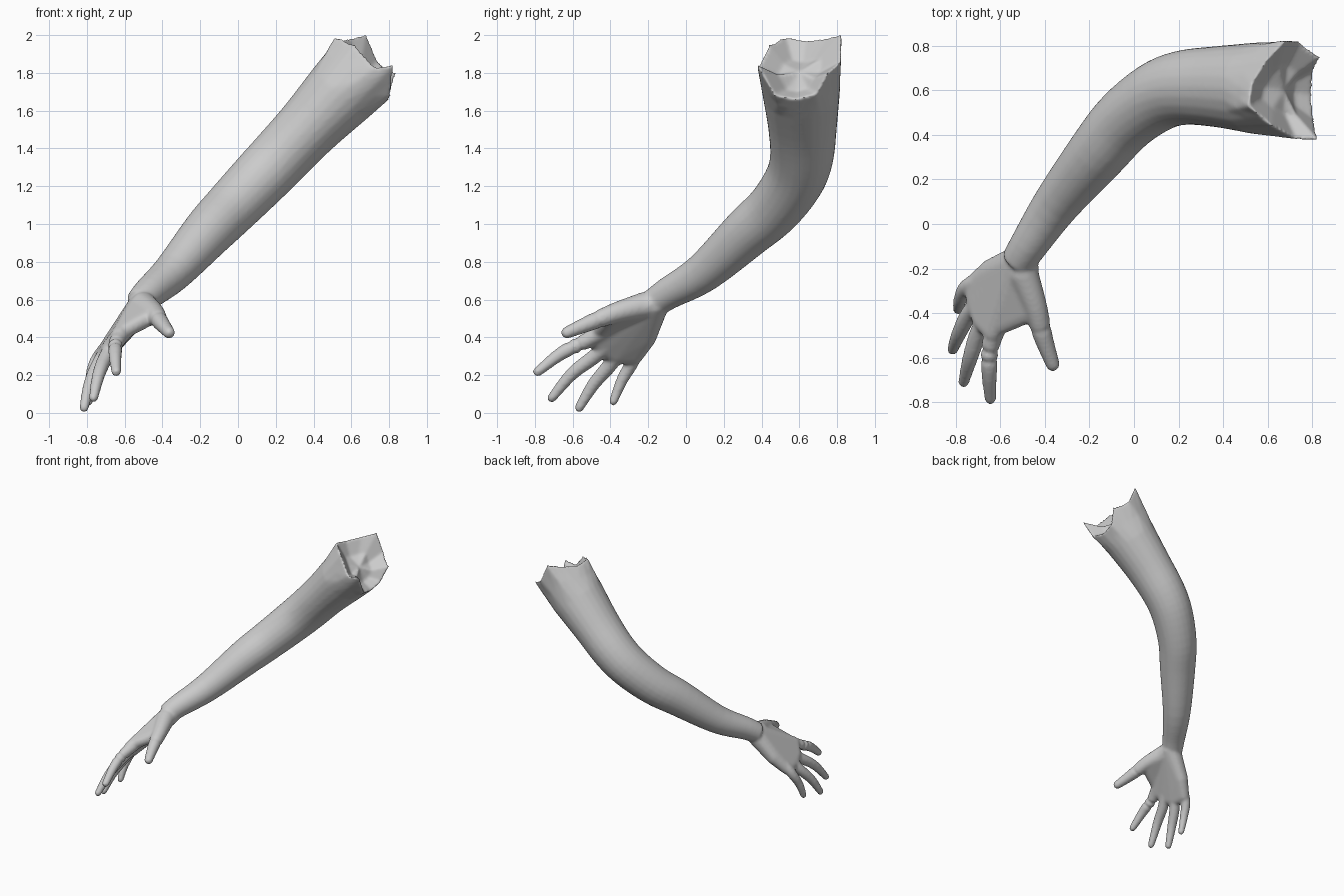
import bpy, bmesh, math
from mathutils import Vector, Matrix

if "Cube" in bpy.data.objects:
    bpy.data.objects.remove(bpy.data.objects["Cube"])

skin = bpy.data.materials.new("plain_grey")
skin.diffuse_color = (0.6, 0.6, 0.6, 1)
skin.use_nodes = True
skin.node_tree.nodes["Principled BSDF"].inputs["Base Color"].default_value = skin.diffuse_color
bm = bmesh.new()
SIDES = 24


def spline(pts, steps):
    """Resample (x, y, z, radius_u, radius_v) rows along a smooth curve."""
    p = [pts[0]] + pts + [pts[-1]]
    out = []
    for i in range(1, len(p) - 2):
        for s in range(steps):
            t = s / steps
            out.append([0.5 * (2 * b + (c - a) * t + (2 * a - 5 * b + 4 * c - d) * t * t
                               + (3 * b - a - 3 * c + d) * t ** 3)
                        for a, b, c, d in zip(p[i - 1], p[i], p[i + 1], p[i + 2])])
    return out + [list(pts[-1])]


def rings_along(rows):
    """Cross-sections square to the path, starting from the +y side."""
    cs = [Vector(r[:3]) for r in rows]
    rings = []
    for i, r in enumerate(rows):
        t = (cs[min(i + 1, len(cs) - 1)] - cs[max(i - 1, 0)]).normalized()
        ref = Vector((0, 1, 0)) if abs(t.y) < 0.9 else Vector((1, 0, 0))
        u = (ref - t * ref.dot(t)).normalized()
        v = t.cross(u)
        rings.append([cs[i] + u * r[3] * math.cos(a) + v * r[4] * math.sin(a)
                      for a in (2 * math.pi * k / SIDES for k in range(SIDES))])
    return rings


def loft(rings):
    """Closed skin over a list of rings."""
    vs = [[bm.verts.new(c) for c in ring] for ring in rings]
    faces = []
    for a, b in zip(vs, vs[1:]):
        for k in range(SIDES):
            n = (k + 1) % SIDES
            faces.append(bm.faces.new((a[k], a[n], b[n], b[k])))
    for ring in (vs[0], vs[-1]):
        mid = bm.verts.new(sum((v.co for v in ring), Vector()) / SIDES)
        for k in range(SIDES):
            faces.append(bm.faces.new((ring[k], ring[(k + 1) % SIDES], mid)))
    bmesh.ops.recalc_face_normals(bm, faces=faces)


def ball(x, y, z, r):
    return bmesh.ops.create_icosphere(bm, subdivisions=3, radius=r,
                                      matrix=Matrix.Translation((x, y, z)))["verts"]


def pad(balls):
    """Convex flesh stretched over a few balls."""
    tmp = bmesh.new()
    for x, y, z, r in balls:
        bmesh.ops.create_icosphere(tmp, subdivisions=2, radius=r,
                                   matrix=Matrix.Translation((x, y, z)))
    pts = [v.co.copy() for v in tmp.verts]
    tmp.free()
    vs = [bm.verts.new(c) for c in pts]
    res = bmesh.ops.convex_hull(bm, input=vs)
    bmesh.ops.delete(bm, geom=[v for v in vs if v.is_valid and not v.link_faces],
                     context='VERTS')
    faces = list({f for v in vs if v.is_valid for f in v.link_faces})
    bmesh.ops.recalc_face_normals(bm, faces=faces)


def finger(pts):
    rows = spline([(x, y, z, r, r) for x, y, z, r in pts], 6)
    loft(rings_along(rows))
    for x, y, z, r in (pts[0], pts[-1]):
        ball(x, y, z, r)


# arm from wrist to shoulder
arm = spline([(-.52, -.17, .58, .078, .078), (-.47, -.09, .635, .086, .086),
              (-.345, .095, .745, .106, .106), (-.16, .325, .955, .135, .135),
              (-.04, .465, 1.08, .146, .146), (.10, .57, 1.225, .158, .156),
              (.22, .612, 1.35, .168, .162), (.37, .617, 1.51, .182, .17),
              (.54, .61, 1.69, .205, .195)], 4)
rings = rings_along(arm)

# ragged shoulder rim with a hollow end
rim = [Vector(c) for c in (
    (.74, .82, 1.86), (.68, .825, 2.01), (.60, .74, 1.985), (.53, .63, 1.975),
    (.515, .53, 1.995), (.62, .44, 1.95), (.73, .38, 1.83), (.83, .375, 1.845),
    (.81, .47, 1.68), (.80, .58, 1.66), (.81, .69, 1.69), (.84, .75, 1.80))]
edge = []
for a, b in zip(rim, rim[1:] + rim[:1]):
    edge += [a, (a + b) / 2]
hollow = Vector((.67, .60, 1.80))
rings.append([a.lerp(b, 0.5) for a, b in zip(rings[-1], edge)])
rings.append(edge)
rings.append([e.lerp(hollow, 0.5) - Vector((.02, 0, .03)) for e in edge])
rings.append([e.lerp(hollow, 0.9) for e in edge])
loft(rings)

# palm and thumb web
pad([(-.50, -.16, .58, .075), (-.64, -.21, .40, .055), (-.63, -.49, .41, .042),
     (-.68, -.44, .34, .043), (-.71, -.37, .30, .043), (-.72, -.27, .30, .043)])
pad([(-.50, -.17, .58, .07), (-.455, -.39, .515, .047), (-.61, -.46, .43, .042)])

# thumb, index, middle, ring and little fingers
finger([(-.50, -.22, .57, .07), (-.445, -.37, .53, .055),
        (-.41, -.50, .48, .044), (-.365, -.63, .425, .032)])
finger([(-.56, -.36, .47, .04), (-.64, -.53, .38, .042),
        (-.65, -.66, .315, .036), (-.645, -.785, .218, .026)])
finger([(-.60, -.33, .44, .04), (-.69, -.47, .31, .04),
        (-.735, -.60, .21, .035), (-.765, -.71, .08, .025)])
finger([(-.63, -.29, .42, .04), (-.73, -.39, .27, .04),
        (-.785, -.49, .15, .034), (-.815, -.565, .028, .025)])
finger([(-.64, -.24, .41, .04), (-.745, -.28, .28, .037),
        (-.78, -.34, .17, .031), (-.79, -.385, .06, .023)])

mesh = bpy.data.meshes.new("arm_and_hand")
bm.to_mesh(mesh)
bm.free()
mesh.materials.append(skin)
obj = bpy.data.objects.new("arm_and_hand", mesh)
bpy.context.collection.objects.link(obj)

# fuse all parts into one soft skin
fuse = obj.modifiers.new("fuse", 'REMESH')
fuse.mode = 'VOXEL'
fuse.voxel_size = 0.01
fuse.use_smooth_shade = True
soft = obj.modifiers.new("soften", 'SMOOTH')
soft.factor = 0.5
soft.iterations = 7
